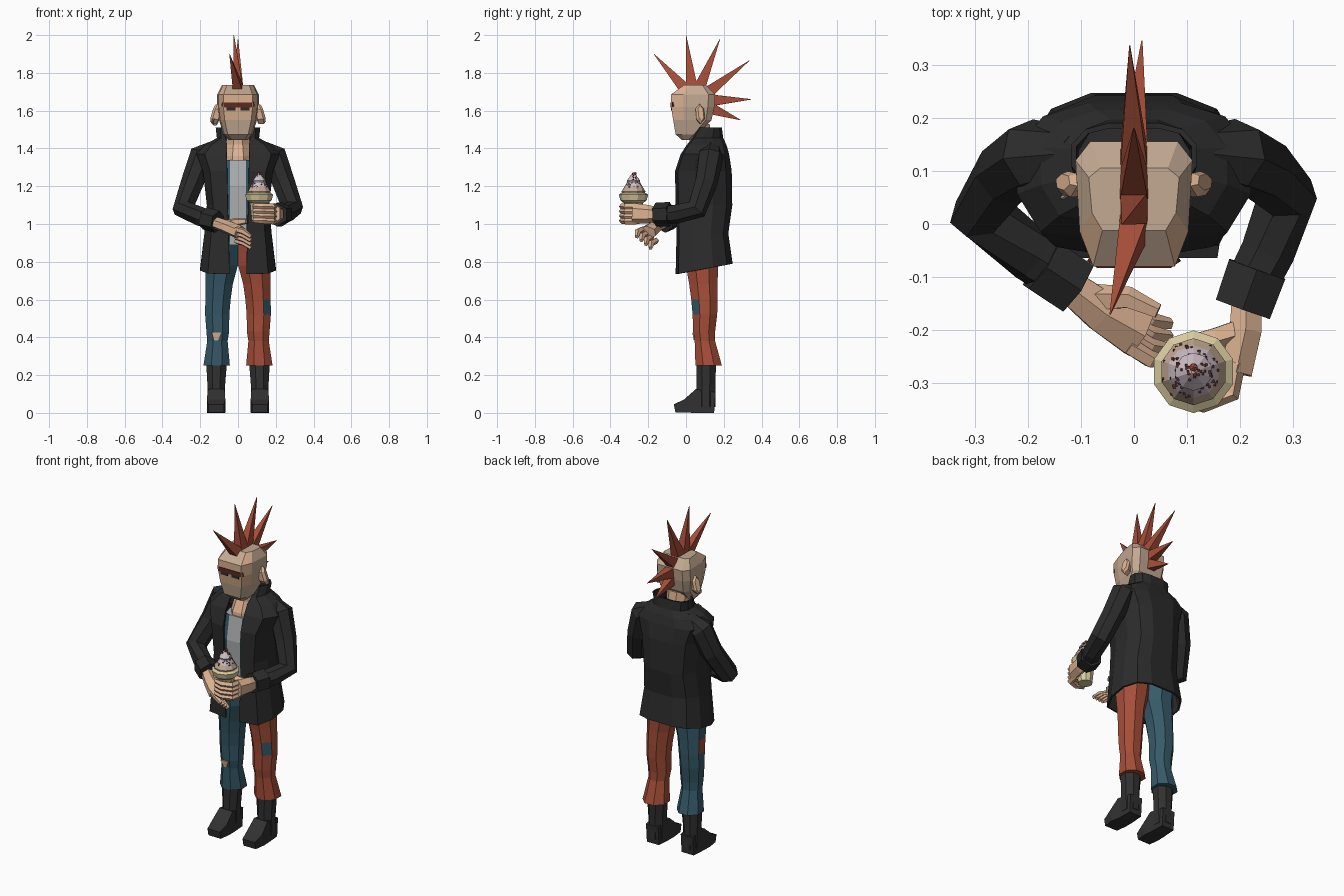
import bpy, bmesh, math, random
from mathutils import Vector

cube = bpy.data.objects.get("Cube")
if cube:
    bpy.data.objects.remove(cube)


def material(name, code):
    rgb = [int(code[i:i + 2], 16) / 255 for i in (0, 2, 4)]
    col = [c / 12.92 if c < 0.04 else ((c + 0.055) / 1.055) ** 2.4 for c in rgb] + [1]
    m = bpy.data.materials.new(name)
    m.use_nodes = True
    m.diffuse_color = col
    m.node_tree.nodes["Principled BSDF"].inputs["Base Color"].default_value = col
    return m


BLACK = material("jacket black", "2b2b2b")
BOOT = material("boot charcoal", "313131")
SKIN = material("skin", "dcb292")
SHAVED = material("dusty tan", "c3a992")
RED = material("rust red", "a64e39")
TEAL = material("teal cloth", "365a69")
GREY = material("shirt grey", "acaeb0")
WAFER = material("wafer", "d8cba0")
CREAM = material("ice cream", "cfbfc8")
DARK = material("dark red", "5a2a20")


def finish(name, bm, mats, rule=None):
    bmesh.ops.recalc_face_normals(bm, faces=bm.faces)
    if rule:
        for f in bm.faces:
            f.material_index = int(rule(f.calc_center_median(), f.normal))
    me = bpy.data.meshes.new(name)
    bm.to_mesh(me)
    bm.free()
    for m in mats:
        me.materials.append(m)
    ob = bpy.data.objects.new(name, me)
    bpy.context.collection.objects.link(ob)
    return ob


def loft(name, rings, mats, wrap=True, rule=None):
    """Skin a list of equal point rings; closed rings get end caps."""
    bm = bmesh.new()
    rows = [[bm.verts.new(p) for p in r] for r in rings]
    n = len(rows[0])
    for a, b in zip(rows, rows[1:]):
        for i in range(n if wrap else n - 1):
            j = (i + 1) % n
            bm.faces.new((a[i], a[j], b[j], b[i]))
    if wrap:
        bm.faces.new(rows[0])
        bm.faces.new(rows[-1])
    return finish(name, bm, mats, rule)


def tube(name, pts, mats, n=8, up=(0, 0, 1)):
    """Sweep an n-sided section; each point is x, y, z, half width, half depth."""
    pos = [Vector(p[:3]) for p in pts]
    k = 1 / math.cos(math.pi / n)
    angs = [(j + 0.5) * math.tau / n for j in range(n)]
    rings = []
    for i, p in enumerate(pts):
        t = (pos[min(i + 1, len(pts) - 1)] - pos[max(i - 1, 0)]).normalized()
        s = t.cross(Vector(up)).normalized()
        b = s.cross(t)
        rings.append([pos[i] + s * (p[3] * k * math.cos(a)) + b * (p[-1] * k * math.sin(a))
                      for a in angs])
    return loft(name, rings, mats)


def pillar(name, pts, mats, n=8, rule=None):
    """Upright tube whose sections all stay level."""
    k = 1 / math.cos(math.pi / n)
    angs = [(j + 0.5) * math.tau / n for j in range(n)]
    rings = [[(x + a * k * math.cos(t), y + b * k * math.sin(t), z) for t in angs]
             for x, y, z, a, b in pts]
    return loft(name, rings, mats, rule=rule)


def mirrored(half):
    return half + [(-x, y) for x, y in reversed(half)]


def section(z, w, yf, yb, gap, tilt=0):
    """Body cross-section from the front gap round the back."""
    d = yb - yf
    half = [(gap, yf), (max(gap, w * 0.8), yf + d * 0.05), (w, yf + d * 0.33),
            (w, yf + d * 0.66), (w * 0.78, yb - d * 0.1), (w * 0.4, yb)]
    return [(x, y, z + tilt * (y - yf)) for x, y in mirrored(half)]


# Jacket shell with standing collar
jacket = loft("jacket", [
    section(0.735, 0.2, -0.055, 0.247, 0.045, 0.18),
    section(0.95, 0.178, -0.05, 0.224, 0.05),
    section(1.1, 0.165, -0.055, 0.245, 0.055),
    section(1.28, 0.185, -0.058, 0.242, 0.058),
    section(1.37, 0.22, -0.028, 0.228, 0.06),
    section(1.42, 0.175, 0.005, 0.214, 0.058),
    section(1.455, 0.112, 0.035, 0.197, 0.065),
    section(1.51, 0.118, 0.07, 0.19, 0.09)], [BLACK], wrap=False)
thick = jacket.modifiers.new("cloth", "SOLIDIFY")
thick.thickness = 0.01
loft("jacket_yoke", [section(1.36, 0.15, 0.06, 0.2, 0.05),
                     section(1.44, 0.132, 0.06, 0.202, 0.05)], [BLACK])

# Shirt with strips of lining beside it, and bare chest and neck
loft("shirt", [section(0.89, 0.09, -0.035, 0.18, 0.043),
               section(1.2, 0.09, -0.045, 0.18, 0.043),
               section(1.34, 0.09, -0.02, 0.18, 0.043)], [GREY, TEAL],
     rule=lambda c, v: abs(c.x) > 0.03)
pillar("chest_and_neck", [(0, 0.07, 1.25, 0.08, 0.09), (0, 0.075, 1.36, 0.07, 0.085),
                          (0, 0.08, 1.42, 0.06, 0.06), (0, 0.07, 1.53, 0.06, 0.055)], [SKIN])

# Legs and boots
for side, s, mats in (("left", 1, [RED, TEAL]), ("right", -1, [TEAL, RED])):
    def patch(c, v, s=s):
        if s > 0:
            return 0.52 < c.z < 0.6 and v.x > 0.4 and v.y < -0.4
        return 0.6 < c.z < 0.68 and v.x < -0.8

    pillar(side + "_trouser_leg", [
        (s * 0.113, 0.12, 0.25, 0.07, 0.07), (s * 0.109, 0.1, 0.38, 0.054, 0.054),
        (s * 0.107, 0.096, 0.43, 0.06, 0.058), (s * 0.11, 0.1, 0.52, 0.064, 0.065),
        (s * 0.106, 0.098, 0.6, 0.067, 0.07), (s * 0.1, 0.092, 0.68, 0.072, 0.075),
        (s * 0.087, 0.085, 0.78, 0.086, 0.085), (s * 0.085, 0.09, 0.94, 0.085, 0.1)],
        mats, rule=patch)
    pillar(side + "_boot_shaft", [(s * 0.115, 0.105, 0.03, 0.044, 0.05),
                                  (s * 0.115, 0.105, 0.15, 0.047, 0.05),
                                  (s * 0.113, 0.108, 0.3, 0.057, 0.053)], [BOOT])
    tube(side + "_boot_foot", [(s * 0.115, 0.153, 0.055, 0.04, 0.055),
                               (s * 0.115, 0.06, 0.062, 0.044, 0.064),
                               (s * 0.116, 0, 0.036, 0.049, 0.036),
                               (s * 0.116, -0.06, 0.024, 0.041, 0.022)], [BOOT], n=4)
tube("torn_knee", [(-0.115, 0.043, 0.385, 0.01, 0.003), (-0.115, 0.037, 0.425, 0.025, 0.003)],
     [SKIN], n=4, up=(0, 1, 0))

# Sleeves and cuffs
arms = {"left": [(0.13, 0.135, 1.39, 0.045), (0.19, 0.13, 1.36, 0.062), (0.24, 0.105, 1.22, 0.056),
                 (0.287, 0.055, 1.08, 0.053), (0.252, -0.05, 1.055, 0.047), (0.222, -0.11, 1.05, 0.045)],
        "right": [(-0.13, 0.135, 1.39, 0.045), (-0.19, 0.13, 1.36, 0.062), (-0.24, 0.095, 1.22, 0.056),
                  (-0.29, 0.02, 1.08, 0.053), (-0.19, -0.06, 1.035, 0.047), (-0.14, -0.095, 1.02, 0.045)]}
for side, pts in arms.items():
    tube(side + "_sleeve", pts, [BLACK], n=7, up=(1, 0, 0))
tube("left_cuff", [(0.232, -0.085, 1.052, 0.056), (0.205, -0.16, 1.05, 0.054)], [BLACK], n=6)
tube("right_cuff", [(-0.175, -0.075, 1.03, 0.052), (-0.11, -0.118, 1.012, 0.052)], [BLACK], n=6)

# Right hand reaching under, fingers apart
tube("right_palm", [(-0.13, -0.11, 1.01, 0.03, 0.028), (-0.06, -0.165, 0.985, 0.038, 0.03),
                    (0.01, -0.205, 0.955, 0.047, 0.032)], [SKIN], n=6)
for i in range(4):
    y, z = -0.24 + i * 0.024, 0.972 - i * 0.02
    tube("right_finger_%d" % i, [(-0.01, y + 0.01, z, 0.014), (0.03, y - 0.015, z - 0.012, 0.014),
                                 (0.068, y - 0.02, z - 0.04, 0.009)], [SKIN], n=5)
tube("right_thumb", [(-0.07, -0.14, 0.995, 0.022), (-0.01, -0.14, 1.01, 0.018),
                     (0.045, -0.165, 1.015, 0.012)], [SKIN], n=5)

# Left hand wrapped round the cone
tube("left_palm", [(0.212, -0.14, 1.05, 0.028, 0.03), (0.21, -0.2, 1.052, 0.03, 0.042),
                   (0.192, -0.28, 1.055, 0.03, 0.048)], [SKIN], n=6)
for i in range(4):
    z = 1.016 + i * 0.025
    tube("left_finger_%d" % i, [(0.192, -0.26, z, 0.015), (0.182, -0.318, z, 0.015),
                                (0.13, -0.338, z + 0.002, 0.014), (0.08, -0.328, z + 0.004, 0.01)],
         [SKIN], n=5)
tube("left_thumb", [(0.2, -0.2, 1.06, 0.02), (0.15, -0.215, 1.08, 0.018),
                    (0.095, -0.224, 1.09, 0.012)], [SKIN], n=5)

# Ice cream cone, swirl, sprinkles and cherry
CX, CY = 0.112, -0.278
swirl = [(1.15, 0.055), (1.172, 0.06), (1.195, 0.047), (1.205, 0.042), (1.222, 0.032),
         (1.23, 0.034), (1.25, 0.019), (1.27, 0.004)]
cone = [(1.01, 0.038), (1.11, 0.048), (1.125, 0.066), (1.155, 0.074), (1.165, 0.06)]
pillar("wafer_cone", [(CX, CY, z, r, r) for z, r in cone], [WAFER], n=10)
pillar("ice_cream_swirl", [(CX, CY, z, r, r) for z, r in swirl], [CREAM, SHAVED], n=10,
       rule=lambda c, v: c.z < 1.2)
random.seed(4)
bm = bmesh.new()
for i in range(80):
    (z, r), (z2, r2) = random.choice(list(zip(swirl[1:-1], swirl[2:])))
    h, a = random.random(), random.uniform(0, math.tau)
    r += (r2 - r) * h
    spot = Vector((CX + r * math.cos(a), CY + r * math.sin(a), z + (z2 - z) * h))
    for v in bmesh.ops.create_cube(bm, size=0.005)["verts"]:
        v.co += spot
finish("sprinkles", bm, [DARK])
bm = bmesh.new()
for v in bmesh.ops.create_icosphere(bm, subdivisions=1, radius=0.009)["verts"]:
    v.co += Vector((CX, CY + 0.008, 1.267))
finish("cherry", bm, [RED])


# Head: bare face, shaved skull and jaw
def skull(z, w, yf, yb):
    d = yb - yf
    return [(x, y, z) for x, y in mirrored([(w * 0.7, yf), (w * 0.93, yf + d * 0.28),
                                            (w, yf + d * 0.85), (w * 0.75, yb)])]


loft("head", [skull(1.445, 0.05, -0.022, 0.02), skull(1.475, 0.078, -0.055, 0.06),
              skull(1.55, 0.1, -0.068, 0.135), skull(1.62, 0.11, -0.079, 0.15),
              skull(1.685, 0.11, -0.08, 0.155), skull(1.735, 0.085, -0.012, 0.105)],
     [SKIN, SHAVED], rule=lambda c, v: not (c.z > 1.55 and c.y < 0 and v.z < 0.8))
tube("brow", [(-0.083, -0.066, 1.634, 0.006, 0.011), (-0.068, -0.077, 1.63, 0.006, 0.013),
              (0.068, -0.077, 1.63, 0.006, 0.013), (0.083, -0.066, 1.634, 0.006, 0.011)], [DARK], n=4)
for side, s in (("left", 1), ("right", -1)):
    tube(side + "_eye", [(s * 0.012, -0.076, 1.609, 0.004, 0.008),
                         (s * 0.06, -0.076, 1.609, 0.004, 0.008)], [BLACK], n=4)
    tube(side + "_ear", [(s * 0.095, 0.07, 1.575, 0.017, 0.04), (s * 0.122, 0.075, 1.583, 0.023, 0.048),
                         (s * 0.134, 0.079, 1.587, 0.014, 0.04)], [SKIN], n=6)
bpy.ops.mesh.primitive_torus_add(major_segments=10, minor_segments=5, major_radius=0.016,
                                 minor_radius=0.004, location=(-0.122, 0.058, 1.54),
                                 rotation=(math.pi / 2, 0, 0.6))
bpy.context.object.name = "earring"
bpy.context.object.data.materials.append(GREY)

# Crest of spikes along the top and back of the head
spikes = [((-0.005, 1.715), (-0.045, -0.17, 1.9)), ((0.03, 1.73), (-0.022, 0, 2.0)),
          ((0.075, 1.73), (0, 0.18, 1.98)), ((0.12, 1.7), (-0.008, 0.335, 1.865)),
          ((0.14, 1.655), (0.015, 0.345, 1.66)), ((0.135, 1.61), (0, 0.29, 1.55))]
for i, ((y, z), tip) in enumerate(spikes):
    tube("hair_spike_%d" % i, [(0, y, z, 0.03, 0.026), (*tip, 0.001)], [RED], n=4, up=(1, 0, 0))
